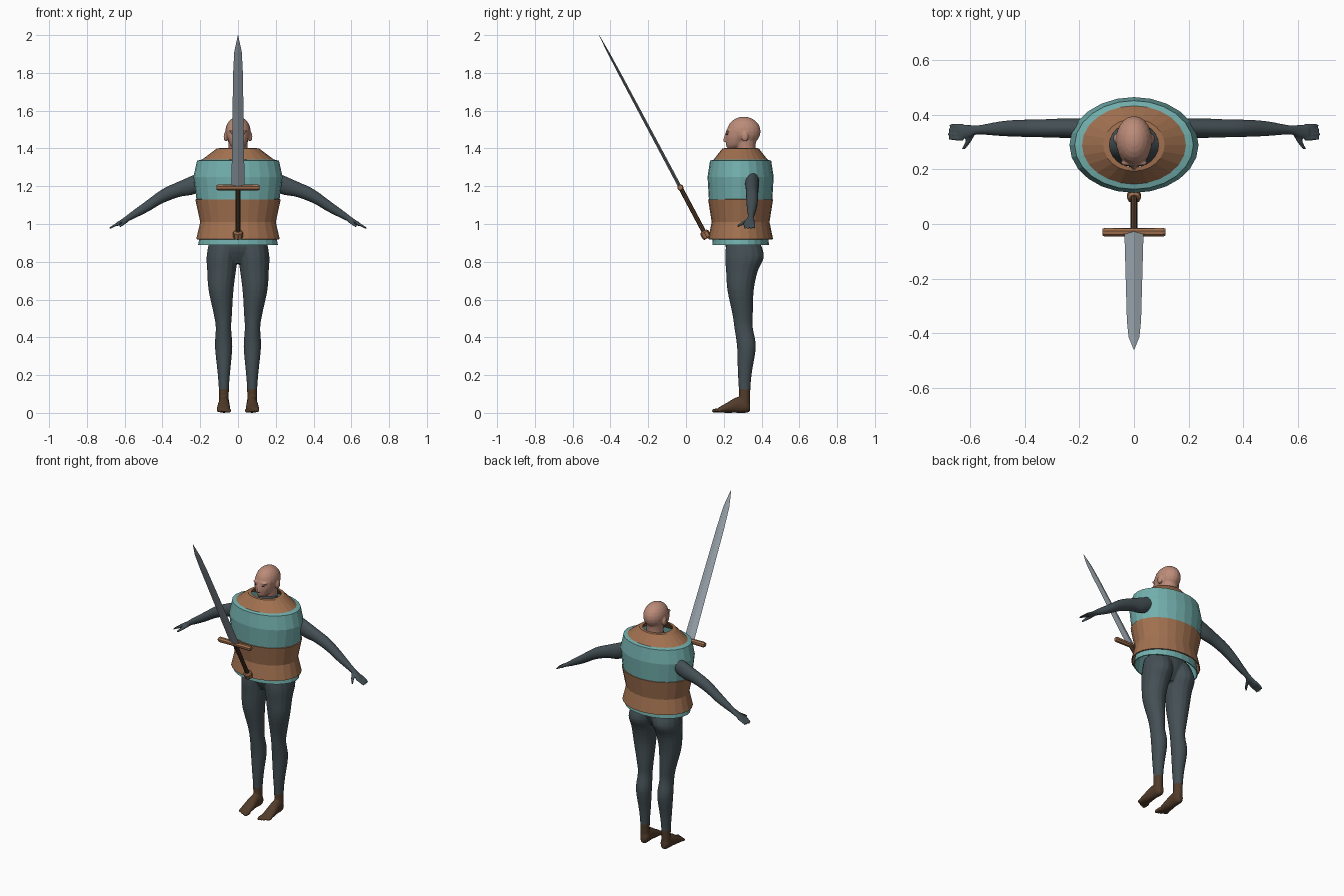
import bpy, bmesh, math
from mathutils import Vector, Matrix

old = bpy.data.objects.get("Cube")
if old:
    bpy.data.objects.remove(old)


def material(name, r, g, b):
    m = bpy.data.materials.new(name)
    m.use_nodes = True
    m.diffuse_color = (r, g, b, 1)
    bsdf = m.node_tree.nodes["Principled BSDF"]
    bsdf.inputs["Base Color"].default_value = (r, g, b, 1)
    bsdf.inputs["Roughness"].default_value = 0.7
    return m


TEAL = material("teal cloth", .17, .43, .42)
LEATHER = material("tan leather", .36, .165, .08)
SUIT = material("charcoal suit", .058, .08, .09)
SKIN = material("skin", .50, .26, .19)
DARK = material("dark brown", .085, .045, .023)
STEEL = material("steel", .31, .36, .40)

# Cross-section axes for each loft direction
AXES = {"x": ((0, 1, 0), (0, 0, 1)),
        "y": ((0, 0, 1), (1, 0, 0)),
        "z": ((1, 0, 0), (0, 1, 0))}


def refine(rings, steps=4):
    """Smooth the ring list with a Catmull-Rom spline."""
    out = []
    for i in range(len(rings) - 1):
        p0, p1 = rings[max(i - 1, 0)], rings[i]
        p2, p3 = rings[i + 1], rings[min(i + 2, len(rings) - 1)]
        for k in range(steps):
            t = k / steps
            out.append([b + .5 * t * (c - a + t * (2*a - 5*b + 4*c - d + t * (3*(b - c) + d - a)))
                        for a, b, c, d in zip(p0, p1, p2, p3)])
    return out + [rings[-1]]


def loft(bm, rings, axis="z", n=16, side=1, smooth=True, caps=True):
    """Skin elliptical rings (x, y, z, half width, half depth)."""
    u, v = (Vector(a) for a in AXES[axis])
    loops = []
    for x, y, z, a, b in (refine(rings) if smooth else rings):
        if axis == "y":
            a, b = b, a
        loop = []
        for i in range(n):
            w = math.tau * i / n
            p = Vector((x, y, z)) + u * a * math.cos(w) + v * b * math.sin(w)
            p.x *= side
            loop.append(bm.verts.new(p))
        loops.append(loop)
    for lo, hi in zip(loops, loops[1:]):
        for i in range(n):
            j = (i + 1) % n
            bm.faces.new((lo[i], lo[j], hi[j], hi[i]))
    if caps:
        bm.faces.new(loops[0][::-1])
        bm.faces.new(loops[-1])
        bmesh.ops.recalc_face_normals(bm, faces=bm.faces)


def ellipsoid(bm, center, radii):
    m = Matrix.Translation(center) @ Matrix.Diagonal((*radii, 1))
    bmesh.ops.create_uvsphere(bm, u_segments=20, v_segments=12, radius=1, matrix=m)


def finish(name, bm, *mats):
    mesh = bpy.data.meshes.new(name)
    bm.to_mesh(mesh)
    bm.free()
    for m in mats:
        mesh.materials.append(m)
    ob = bpy.data.objects.new(name, mesh)
    bpy.context.collection.objects.link(ob)
    return ob


def fuse(ob, voxel, mats):
    """Merge overlapping volumes into one smooth skin."""
    mod = ob.modifiers.new("fuse", "REMESH")
    mod.mode = "VOXEL"
    mod.voxel_size = voxel
    soft = ob.modifiers.new("soften", "SMOOTH")
    soft.factor, soft.iterations = .5, 4
    deps = bpy.context.evaluated_depsgraph_get()
    mesh = bpy.data.meshes.new_from_object(ob.evaluated_get(deps))
    ob.modifiers.clear()
    ob.data = mesh
    mesh.materials.clear()
    for m in mats:
        mesh.materials.append(m)
    for p in mesh.polygons:
        p.use_smooth = True
        p.material_index = 0


# Body: trunk, legs, feet, arms and hands fused together
bm = bmesh.new()
loft(bm, [(0, .3, .79, .04, .05), (0, .3, .88, .14, .09), (0, .3, 1, .12, .08),
          (0, .3, 1.2, .15, .09), (0, .3, 1.3, .13, .07), (0, .31, 1.36, .06, .055),
          (0, .315, 1.39, .05, .05)], n=24)
for s in (1, -1):
    # leg
    loft(bm, [(.075, .31, .03, .027, .028), (.075, .31, .13, .027, .031),
              (.075, .312, .22, .034, .038), (.076, .32, .35, .046, .05),
              (.077, .305, .45, .041, .049), (.08, .3, .52, .048, .054),
              (.09, .289, .65, .066, .07), (.087, .296, .75, .076, .084),
              (.083, .31, .83, .083, .103), (.07, .3, .92, .08, .085)], side=s)
    # foot and toes
    loft(bm, [(.073, .34, .03, .014, .02), (.073, .32, .04, .028, .04),
              (.075, .27, .042, .03, .042), (.076, .22, .028, .035, .028),
              (.077, .17, .014, .035, .013)], "y", side=s)
    for i in range(5):
        x, tip, r = .047 + .015 * i, .138 + .006 * i, .011 - .001 * i
        loft(bm, [(x, .185, .013, r, r), (x, tip + .012, .012, r, r),
                  (x, tip, .009, r * .6, r * .6)], "y", n=10, side=s)
    # arm and palm
    loft(bm, [(.12, .345, 1.26, .04, .05), (.23, .35, 1.21, .037, .052),
              (.31, .35, 1.185, .034, .042), (.4, .35, 1.147, .032, .038),
              (.48, .349, 1.095, .028, .032), (.57, .344, 1.04, .017, .021),
              (.6, .34, 1.022, .023, .015), (.64, .336, .999, .028, .011)], "x", side=s)
    # fingers and thumb
    for i in range(4):
        y, reach = .312 + .016 * i, .682 - .003 * abs(i - 1)
        loft(bm, [(.625, y, 1.005, .008, .009), (.655, y, .992, .0075, .008),
                  (reach, y, .976, .005, .005)], "x", n=10, side=s)
    loft(bm, [(.59, .335, 1.02, .013, .012), (.607, .3, 1.004, .011, .01),
              (.625, .272, .988, .007, .007)], "y", n=10, side=s)
body = finish("body", bm, SUIT)
fuse(body, .005, (SUIT, DARK))
for p in body.data.polygons:
    p.material_index = int(p.center.z < .125)

# Head: skull, jaw, neck, nose, lips, brows and ears
bm = bmesh.new()
ellipsoid(bm, (0, .306, 1.49), (.067, .089, .078))
loft(bm, [(0, .253, 1.4, .024, .034), (0, .26, 1.42, .042, .048),
          (0, .268, 1.46, .056, .06), (0, .28, 1.5, .06, .066)])
loft(bm, [(0, .32, 1.37, .05, .05), (0, .315, 1.41, .05, .053), (0, .315, 1.46, .055, .06)])
loft(bm, [(0, .214, 1.436, .013, .017), (0, .211, 1.452, .009, .013),
          (0, .217, 1.485, .006, .008)], n=10)
ellipsoid(bm, (0, .219, 1.42), (.02, .008, .006))
for s in (1, -1):
    ellipsoid(bm, (s * .026, .224, 1.492), (.022, .011, .007))
    ellipsoid(bm, (s * .065, .312, 1.463), (.011, .018, .027))
head = finish("head", bm, SKIN)
fuse(head, .004, (SKIN,))

# Eyes
bm = bmesh.new()
for s in (1, -1):
    ellipsoid(bm, (s * .025, .218, 1.476), (.01, .005, .004))
finish("eyes", bm, DARK)


# Faceted tunic pieces: oval tubes with a thin wall
def tube(name, mat, rings):
    bm = bmesh.new()
    loft(bm, [(0, .289, z, a, b) for a, b, z in rings], n=24, smooth=False, caps=False)
    ob = finish(name, bm, mat)
    wall = ob.modifiers.new("wall", "SOLIDIFY")
    wall.thickness = .006
    wall.offset = -1


tube("tunic", TEAL, [(.211, .15, .89), (.188, .14, 1.02), (.22, .168, 1.13),
                     (.236, .175, 1.25), (.217, .162, 1.335), (.188, .138, 1.342)])
tube("waist_band", LEATHER, [(.221, .172, .92), (.2, .153, 1.01), (.226, .172, 1.13)])
tube("collar", LEATHER, [(.196, .146, 1.337), (.112, .096, 1.4), (.09, .082, 1.402)])


# Sword, built upright from the pommel and then leaned forward
def sword_part(name, mat, rings, axis="z", n=8):
    bm = bmesh.new()
    loft(bm, rings, axis, n, smooth=False)
    ob = finish(name, bm, mat)
    ob.location = (0, .105, .94)
    ob.rotation_euler.x = .49


sword_part("blade", STEEL, [(0, 0, .285, .035, .009), (0, 0, .97, .026, .007),
                            (0, 0, 1.1, .02, .005), (0, 0, 1.2, .001, .001)], n=4)
sword_part("grip", DARK, [(0, 0, .02, .012, .012), (0, 0, .28, .012, .012)])
sword_part("pommel", LEATHER, [(0, 0, -.018, .02, .018), (0, 0, -.01, .026, .024),
                               (0, 0, .018, .026, .024), (0, 0, .026, .018, .016)])
sword_part("crossguard", LEATHER, [(x, 0, .287, r, r) for x, r in
                                   ((-.115, .013), (-.105, .017), (0, .015),
                                    (.105, .017), (.115, .013))], "x")
